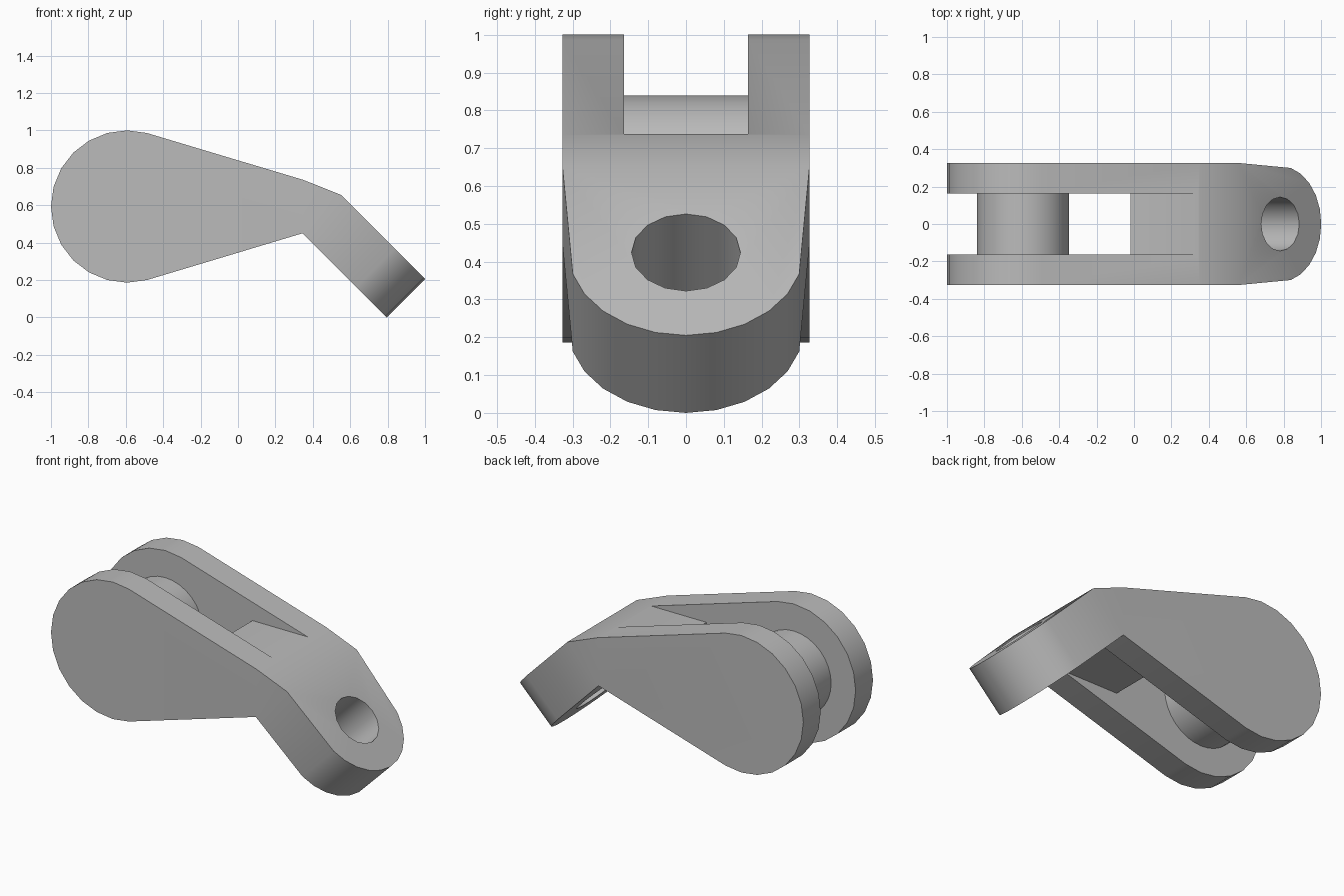
import bpy, bmesh
from math import sin, cos, radians, sqrt
from mathutils import Vector, Matrix

old = bpy.data.objects.get("Cube")
if old:
    bpy.data.objects.remove(old, do_unlink=True)

grey = bpy.data.materials.new("grey metal")
grey.use_nodes = True
grey.diffuse_color = (0.5, 0.5, 0.5, 1)
grey.node_tree.nodes["Principled BSDF"].inputs["Base Color"].default_value = (0.5, 0.5, 0.5, 1)

HALF_W, SLOT_W = 0.327, 0.164
EYE = Vector((-0.593, 0, 0.593))          # centre of the round fork end
DOWN = Vector((1, 0, -1)).normalized()    # direction of the bent lug
UP = Vector((1, 0, 1)).normalized()       # through the lug thickness
BEND = Vector((0.346, 0, 0.45))           # underside of the bend
THICK = 0.29
LUG_LEN = 0.45 * sqrt(2)
LUG_R = 0.31
HOLE = LUG_LEN - LUG_R


def extrude(bm, points, offset):
    """Add a closed prism: a polygon swept along offset."""
    face = bm.faces.new([bm.verts.new(p) for p in points])
    new = bmesh.ops.extrude_face_region(bm, geom=[face], use_keep_orig=True)["geom"]
    verts = [g for g in new if isinstance(g, bmesh.types.BMVert)]
    bmesh.ops.translate(bm, verts=verts, vec=offset)


def side_prism(bm, profile, half):
    extrude(bm, [(x, -half, z) for x, z in profile], Vector((0, 2 * half, 0)))


def finish(name, bm):
    bmesh.ops.recalc_face_normals(bm, faces=bm.faces[:])
    mesh = bpy.data.meshes.new(name)
    bm.to_mesh(mesh)
    bm.free()
    mesh.materials.append(grey)
    obj = bpy.data.objects.new(name, mesh)
    bpy.context.collection.objects.link(obj)
    return obj


def activate(obj):
    bpy.ops.object.select_all(action='DESELECT')
    obj.select_set(True)
    bpy.context.view_layer.objects.active = obj


def cylinder(bm, centre, axis, radius, depth, sides):
    turn = axis.to_track_quat('Z', 'Y').to_matrix().to_4x4()
    bmesh.ops.create_cone(bm, cap_ends=True, segments=sides, radius1=radius, radius2=radius,
                          depth=depth, matrix=Matrix.Translation(centre) @ turn)


# Teardrop body up to the bend
bm = bmesh.new()
top = BEND + UP * THICK
arc = [(EYE.x + 0.407 * cos(radians(a)), EYE.z + 0.407 * sin(radians(a))) for a in range(75, 286, 15)]
side_prism(bm, arc + [(BEND.x, BEND.z), (top.x, top.z), (0.35, 0.735)], HALF_W)

# Bent lug with a rounded end
plan = [(0, -HALF_W)]
plan += [(HOLE + LUG_R * cos(radians(a)), LUG_R * sin(radians(a))) for a in range(-75, 76, 15)]
plan += [(0, HALF_W)]
extrude(bm, [BEND + DOWN * u + Vector((0, y, 0)) for u, y in plan], UP * THICK)

# Weld the two along the bend
seam = [f for f in bm.faces if all(abs((v.co - BEND).dot(DOWN)) < 1e-4 for v in f.verts)]
bmesh.ops.delete(bm, geom=seam, context='FACES')
bmesh.ops.remove_doubles(bm, verts=bm.verts[:], dist=1e-4)
body = finish("bent_fork_body", bm)

# Fork slot, leaving a short web between the cheeks
bm = bmesh.new()
side_prism(bm, [(-1.2, 0), (0.5, 0), (0.5, 0.2), (0.34, 0.451), (-0.02, 0.451), (-0.02, 0.737),
                (0.4, 0.737), (0.4, 1.2), (-1.2, 1.2)], SLOT_W)
slot = finish("slot_cutter", bm)

# Bore through the lug
bm = bmesh.new()
cylinder(bm, BEND + DOWN * HOLE + UP * THICK / 2, UP, 0.144, 0.6, 16)
bore = finish("bore_cutter", bm)

for cutter in (slot, bore):
    mod = body.modifiers.new("cut", 'BOOLEAN')
    mod.operation, mod.solver, mod.object = 'DIFFERENCE', 'EXACT', cutter
    activate(body)
    bpy.ops.object.modifier_apply(modifier=mod.name)
    bpy.data.objects.remove(cutter, do_unlink=True)

# Cross pin between the cheeks
bm = bmesh.new()
cylinder(bm, EYE, Vector((0, 1, 0)), 0.246, 2 * SLOT_W, 32)
pin = finish("cross_pin", bm)

for obj in (body, pin):
    activate(obj)
    bpy.ops.object.shade_smooth_by_angle(angle=radians(30))
